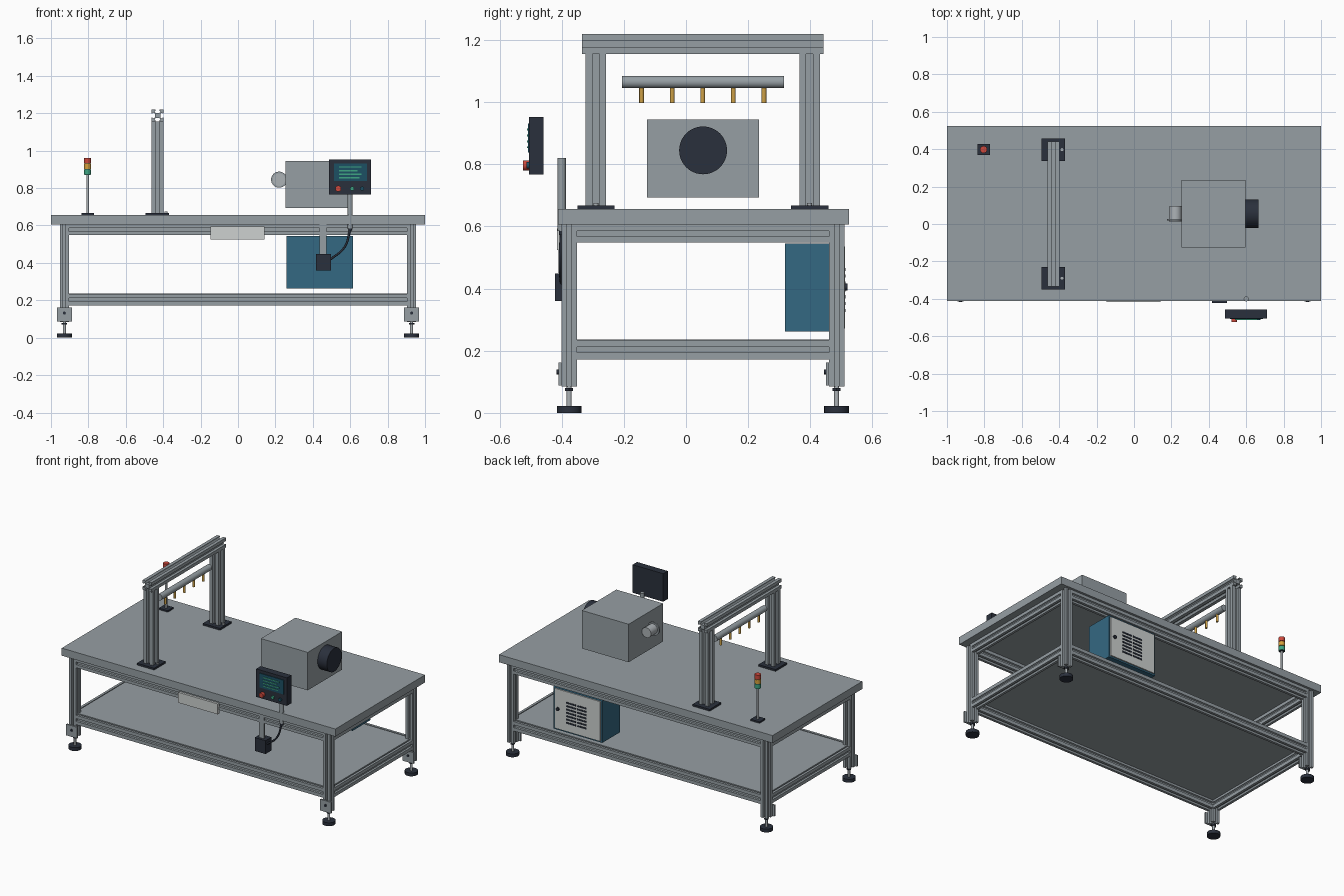
import bpy, bmesh, math
from mathutils import Vector

if "Cube" in bpy.data.objects:
    bpy.data.objects.remove(bpy.data.objects["Cube"])


def material(name, r, g, b):
    def lin(c):
        c /= 255
        return c / 12.92 if c <= 0.04045 else ((c + 0.055) / 1.055) ** 2.4
    m = bpy.data.materials.new(name)
    m.diffuse_color = (lin(r), lin(g), lin(b), 1)
    m.use_nodes = True
    m.node_tree.nodes["Principled BSDF"].inputs["Base Color"].default_value = m.diffuse_color
    return m


GREY = material("aluminium grey", 150, 159, 164)
DARK = material("dark slate", 42, 48, 60)
BLUE = material("cabinet blue", 52, 104, 130)
LIGHT = material("light panel", 205, 209, 208)
GOLD = material("brass", 205, 160, 70)
RED = material("signal red", 205, 72, 60)
AMBER = material("signal amber", 214, 160, 60)
GREEN = material("signal green", 62, 165, 130)
SCREEN = material("screen teal", 28, 80, 100)
STEEL = material("steel", 172, 178, 182)


def finish(name, bm, mat, smooth=False):
    bmesh.ops.recalc_face_normals(bm, faces=bm.faces)
    me = bpy.data.meshes.new(name)
    bm.to_mesh(me)
    bm.free()
    me.materials.append(mat)
    ob = bpy.data.objects.new(name, me)
    bpy.context.collection.objects.link(ob)
    if smooth:
        bpy.ops.object.select_all(action='DESELECT')
        ob.select_set(True)
        bpy.context.view_layer.objects.active = ob
        bpy.ops.object.shade_smooth_by_angle(angle=math.radians(35))
    return ob


def box(name, mat, x, y, z):
    """Box from (min, max) pairs."""
    bm = bmesh.new()
    bmesh.ops.create_cube(bm, size=1)
    for v in bm.verts:
        v.co = Vector([(a + b) / 2 + c * (b - a) for (a, b), c in zip((x, y, z), v.co)])
    return finish(name, bm, mat)


def place(axis, u, v, t):
    return {'X': (t, u, v), 'Y': (u, t, v), 'Z': (u, v, t)}[axis]


def extrude(name, mat, axis, pts, a, b, smooth=False):
    """Extrude a closed outline along an axis from a to b."""
    bm = bmesh.new()
    lo = [bm.verts.new(place(axis, u, v, a)) for u, v in pts]
    hi = [bm.verts.new(place(axis, u, v, b)) for u, v in pts]
    bm.faces.new(lo)
    bm.faces.new(hi)
    for i in range(len(pts)):
        j = (i + 1) % len(pts)
        bm.faces.new((lo[i], lo[j], hi[j], hi[i]))
    return finish(name, bm, mat, smooth)


def cyl(name, mat, axis, u, v, r, a, b, n=32):
    pts = [(u + r * math.cos(2 * math.pi * i / n), v + r * math.sin(2 * math.pi * i / n))
           for i in range(n)]
    return extrude(name, mat, axis, pts, a, b, True)


def slotted(name, axis, u, v, w, h, a, b, g=0.009, d=0.014):
    """Aluminium profile with a T-shaped slot in each side."""
    pts = []
    for k, (s, t) in enumerate(((w, h), (h, w), (w, h), (h, w))):
        side = [(-s / 2, -t / 2), (-g, -t / 2), (-g, -t / 2 + d * 0.4),
                (-g * 1.5, -t / 2 + d * 0.4), (-g, -t / 2 + d),
                (g, -t / 2 + d), (g * 1.5, -t / 2 + d * 0.4),
                (g, -t / 2 + d * 0.4), (g, -t / 2)]
        for p, q in side:
            for _ in range(k):
                p, q = -q, p
            pts.append((u + p, v + q))
    return extrude(name, GREY, axis, pts, a, b)


# Table top and lower shelf
box("table_top", GREY, (-1, 1), (-0.412, 0.525), (0.606, 0.656))
LX, LY = 0.928, (-0.376, 0.485)
box("lower_shelf", GREY, (-0.93, 0.93), (-0.376, 0.485), (0.226, 0.236))

# Legs with brackets and levelling feet
for x in (-LX, LX):
    for y in LY:
        slotted("leg", 'Z', x, y, 0.05, 0.05, 0.085, 0.606, 0.007)
        box("leg_bracket", GREY, (x - 0.04, x + 0.04), (y - 0.035, y - 0.025), (0.088, 0.162))
        cyl("bracket_bolt", DARK, 'Y', x, 0.132, 0.008, y - 0.041, y - 0.034, 12)
        cyl("foot_pad", DARK, 'Z', x, y, 0.04, 0, 0.022)
        cyl("foot_stem", STEEL, 'Z', x, y, 0.008, 0.02, 0.09, 16)
        cyl("foot_nut", DARK, 'Z', x, y, 0.015, 0.07, 0.08, 6)

# Frame rails
for z0, z1, name in ((0.548, 0.606, "upper"), (0.172, 0.234, "lower")):
    zc, h = (z0 + z1) / 2, z1 - z0
    for y in LY:
        slotted(name + "_long_rail", 'X', y, zc, 0.05, h, -0.904, 0.904)
    for x in (-LX, LX):
        slotted(name + "_side_rail", 'Y', x, zc, 0.05, h, LY[0] + 0.024, LY[1] - 0.024)

# Gantry with base plates
GX = -0.43
for y in (-0.29, 0.398):
    box("gantry_base", DARK, (GX - 0.064, GX + 0.062), (y - 0.06, y + 0.06), (0.656, 0.668))
    slotted("gantry_post", 'Z', GX, y, 0.066, 0.066, 0.668, 1.156, 0.011, 0.018)
    cyl("base_bolt", STEEL, 'Z', GX + 0.045, y, 0.008, 0.668, 0.676, 12)
slotted("gantry_beam", 'Y', GX, 1.188, 0.066, 0.064, -0.335, 0.442, 0.011, 0.018)

# Spray bar and nozzles
cyl("spray_bar", GREY, 'Y', GX, 1.065, 0.02, -0.206, 0.316)
for i in range(5):
    cyl("nozzle", GOLD, 'Z', GX, -0.143 + 0.0985 * i, 0.0075, 0.998, 1.05, 16)

# Machine housing with drive disc and side outlet
box("machine_housing", GREY, (0.255, 0.597), (-0.125, 0.235), (0.694, 0.945))
cyl("drive_disc", DARK, 'X', 0.055, 0.845, 0.077, 0.595, 0.665, 48)
cyl("outlet_pipe", STEEL, 'Y', 0.222, 0.845, 0.033, 0.025, 0.096)
cyl("outlet_flange", GREY, 'Y', 0.22, 0.845, 0.043, 0.018, 0.028)
cyl("outlet_face", STEEL, 'Y', 0.22, 0.845, 0.034, 0.014, 0.02)

# Signal tower
SX, SY = -0.804, 0.398
box("tower_base", DARK, (SX - 0.033, SX + 0.033), (SY - 0.03, SY + 0.03), (0.656, 0.666))
cyl("tower_pole", STEEL, 'Z', SX, SY, 0.007, 0.666, 0.872, 16)
for i, m in enumerate((GREEN, AMBER, RED)):
    z = 0.872 + 0.031 * i
    cyl("tower_lamp", m, 'Z', SX, SY, 0.019, z, z + 0.028)
    cyl("tower_ring", DARK, 'Z', SX, SY, 0.016, z - 0.003, z + 0.001)

# Control panel with screen and buttons
box("control_panel", DARK, (0.487, 0.711), (-0.505, -0.458), (0.767, 0.952))
box("panel_screen", SCREEN, (0.512, 0.69), (-0.509, -0.504), (0.838, 0.932))
for i, w in enumerate((0.12, 0.10, 0.12, 0.11)):
    z = 0.912 - 0.019 * i
    box("screen_line", GREEN, (0.54, 0.54 + w), (-0.512, -0.508), (z - 0.003, z + 0.003))
for x, r, d, m in ((0.536, 0.016, 0.525, RED), (0.61, 0.011, 0.514, GREEN),
                   (0.664, 0.011, 0.514, SCREEN)):
    cyl("panel_button", m, 'Y', x, 0.797, r, -d, -0.503, 24)
cyl("panel_post", GREY, 'Z', 0.6, -0.4, 0.0135, 0.585, 0.82)
cyl("post_collar", DARK, 'Z', 0.6, -0.4, 0.0095, 0.572, 0.587, 16)

# Front tray plate and junction box with hanger
box("front_plate", LIGHT, (-0.147, 0.143), (-0.416, -0.398), (0.525, 0.594))
box("junction_hanger", GREY, (0.436, 0.472), (-0.405, -0.39), (0.44, 0.606))
box("junction_box", DARK, (0.418, 0.497), (-0.422, -0.36), (0.36, 0.448))

# Cable from junction box to post
cu = bpy.data.curves.new("cable", 'CURVE')
cu.dimensions = '3D'
cu.bevel_depth = 0.006
cu.bevel_resolution = 2
cu.resolution_u = 10
sp = cu.splines.new('BEZIER')
sp.bezier_points.add(2)
for p, co in zip(sp.bezier_points, ((0.49, -0.4, 0.415), (0.57, -0.405, 0.485), (0.6, -0.4, 0.58))):
    p.co = co
    p.handle_left_type = p.handle_right_type = 'AUTO'
cu.materials.append(DARK)
bpy.context.collection.objects.link(bpy.data.objects.new("cable", cu))

# Electrical cabinet with vented rear door
box("cabinet", BLUE, (0.26, 0.615), (0.318, 0.503), (0.262, 0.545))
box("cabinet_door", LIGHT, (0.27, 0.605), (0.5, 0.511), (0.272, 0.535))
cyl("door_knob", DARK, 'Y', 0.578, 0.405, 0.011, 0.51, 0.52, 20)
for i in range(7):
    z = 0.33 + 0.022 * i
    for x in (0.402, 0.482):
        box("door_vent", DARK, (x - 0.034, x + 0.034), (0.51, 0.514), (z - 0.005, z + 0.005))
